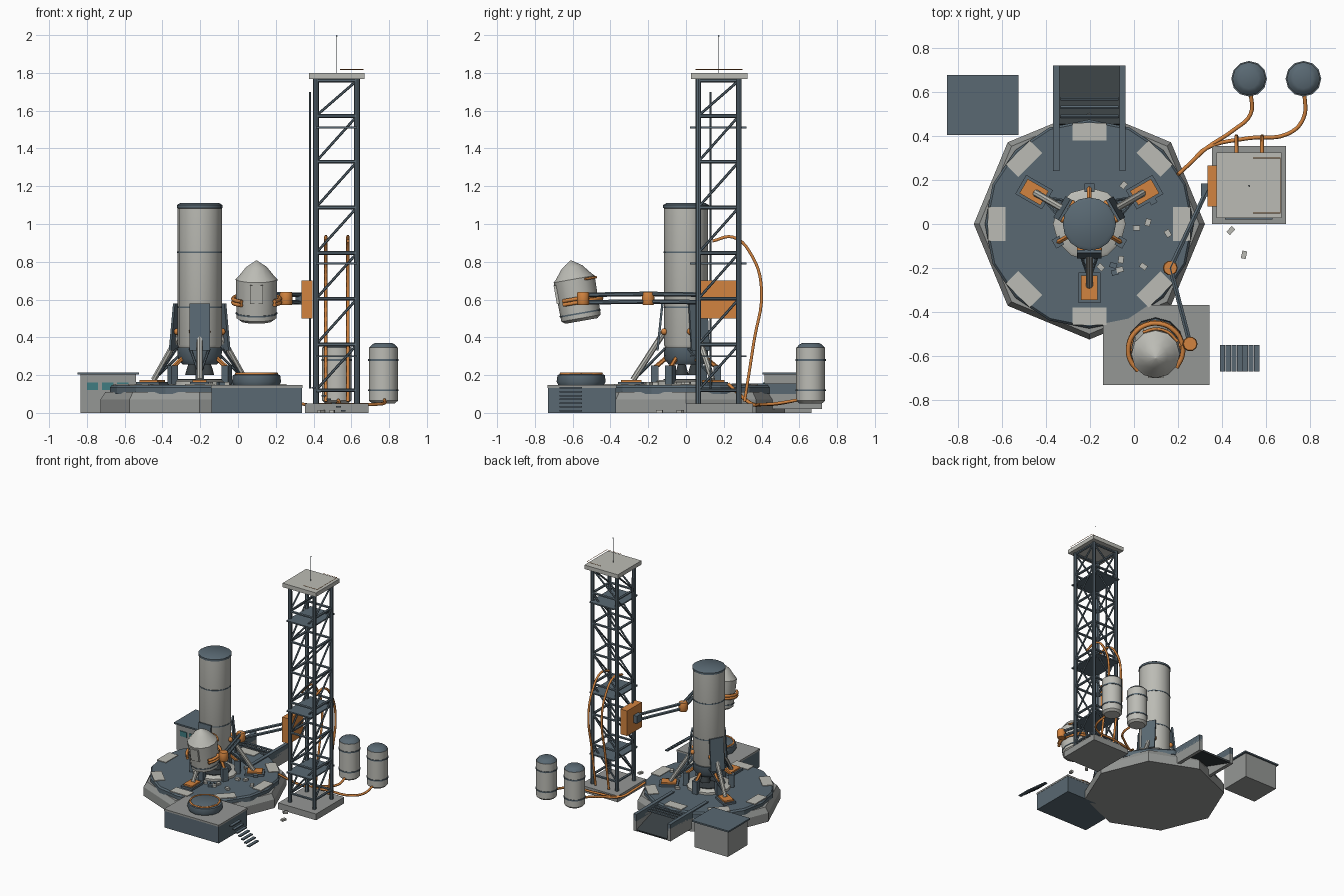
import bpy, bmesh, random
from math import sin, cos, pi, radians
from mathutils import Vector, Matrix

if "Cube" in bpy.data.objects:
    bpy.data.objects.remove(bpy.data.objects["Cube"])

random.seed(4)

def material(name, rgb):
    m = bpy.data.materials.new(name)
    m.diffuse_color = (*rgb, 1)
    m.use_nodes = True
    m.node_tree.nodes["Principled BSDF"].inputs["Base Color"].default_value = m.diffuse_color
    return m

DARK = material("dark_steel", (0.10, 0.14, 0.17))
BLACK = material("soot", (0.04, 0.05, 0.055))
LIGHT = material("pale_metal", (0.50, 0.50, 0.46))
CONC = material("concrete", (0.30, 0.31, 0.30))
ORANGE = material("orange_paint", (0.65, 0.23, 0.05))
TEAL = material("window_teal", (0.05, 0.20, 0.22))

def finish(name, bm, mat, smooth=False):
    bmesh.ops.recalc_face_normals(bm, faces=bm.faces[:])
    me = bpy.data.meshes.new(name)
    bm.to_mesh(me)
    bm.free()
    me.materials.append(mat)
    ob = bpy.data.objects.new(name, me)
    bpy.context.collection.objects.link(ob)
    if smooth:
        bpy.ops.object.select_all(action='DESELECT')
        ob.select_set(True)
        bpy.context.view_layer.objects.active = ob
        bpy.ops.object.shade_smooth_by_angle(angle=radians(40))
    return ob

def box(name, c, size, mat, rot=None):
    bm = bmesh.new()
    m = Matrix.Translation(c) @ (rot or Matrix()) @ Matrix.Diagonal((*size, 1))
    bmesh.ops.create_cube(bm, size=1, matrix=m)
    return finish(name, bm, mat)

def span(name, lo, hi, mat):
    lo, hi = Vector(lo), Vector(hi)
    return box(name, (lo + hi) / 2, hi - lo, mat)

def lathe(name, x, y, profile, n, mat, tilt=None, smooth=True, off=0):
    """Closed solid of revolution from (radius, z) points."""
    bm = bmesh.new()
    rings = [[bm.verts.new((r * cos(off + 2*pi*i/n), r * sin(off + 2*pi*i/n), z))
              for i in range(n)] for r, z in profile]
    for a, b in zip(rings, rings[1:]):
        for i in range(n):
            bm.faces.new((a[i], a[(i+1) % n], b[(i+1) % n], b[i]))
    bm.faces.new(rings[0])
    bm.faces.new(rings[-1])
    bm.transform(Matrix.Translation((x, y, 0)) @ (tilt or Matrix()))
    return finish(name, bm, mat, smooth)

def rod(name, p, q, r, mat, n=6):
    p, q = Vector(p), Vector(q)
    d = q - p
    bm = bmesh.new()
    m = Matrix.Translation((p + q) / 2) @ d.to_track_quat('Z', 'Y').to_matrix().to_4x4()
    bmesh.ops.create_cone(bm, cap_ends=True, segments=n, radius1=r, radius2=r, depth=d.length, matrix=m)
    return finish(name, bm, mat, True)

def ball(name, c, r, mat):
    bm = bmesh.new()
    bmesh.ops.create_uvsphere(bm, u_segments=10, v_segments=6, radius=r, matrix=Matrix.Translation(c))
    return finish(name, bm, mat, True)

def pipe(name, pts, r, mat, tilt=None):
    cu = bpy.data.curves.new(name, 'CURVE')
    cu.dimensions, cu.bevel_depth, cu.bevel_resolution, cu.resolution_u = '3D', r, 1, 5
    cu.use_fill_caps = True
    s = cu.splines.new('BEZIER')
    s.bezier_points.add(len(pts) - 1)
    for b, p in zip(s.bezier_points, pts):
        b.co = tilt @ Vector(p) if tilt else p
        b.handle_left_type = b.handle_right_type = 'AUTO'
    cu.materials.append(mat)
    ob = bpy.data.objects.new(name, cu)
    bpy.context.collection.objects.link(ob)
    return ob

PX = -0.203  # pad centre

def polar(a, r, z):
    return Vector((PX + r * cos(a), r * sin(a), z))

def rz(a):
    return Matrix.Rotation(a, 4, 'Z')

# launch pad
lathe("pad_base", PX, 0, [(0.525, 0), (0.525, 0.07), (0.50, 0.11)], 8, CONC, smooth=False)
lathe("pad_deck", PX, 0, [(0.475, 0.10), (0.475, 0.135), (0.465, 0.147)], 16, DARK, smooth=False)
for i in range(8):
    a = i * pi / 4
    box("deck_panel", polar(a, 0.42, 0.148), (0.08, 0.155, 0.008), LIGHT, rz(a))
lathe("mount_ring", PX, 0, [(0.165, 0.14), (0.165, 0.165), (0.15, 0.175)], 12, LIGHT)
lathe("blast_plate", PX, 0, [(0.12, 0.17), (0.12, 0.18)], 12, BLACK)
for i in range(6):
    a = pi / 6 + i * pi / 3 + pi / 3
    box("hold_down_post", polar(a, 0.165, 0.20), (0.04, 0.045, 0.10), DARK, rz(a))
    rod("hold_down_clamp", polar(a, 0.165, 0.24), polar(a, 0.105, 0.29), 0.012, ORANGE)

# booster
lathe("booster_body", PX, 0, [(0.107, 0.34), (0.117, 0.36), (0.117, 1.085)], 16, LIGHT)
lathe("booster_cap", PX, 0, [(0.11, 1.08), (0.121, 1.085), (0.121, 1.10), (0.105, 1.11)], 16, DARK)
lathe("booster_skirt", PX, 0, [(0.09, 0.255), (0.115, 0.285), (0.119, 0.345)], 16, DARK)
for z in (0.56, 0.85):
    lathe("booster_band", PX, 0, [(0.119, z - 0.004), (0.119, z + 0.004)], 16, DARK)
for i in range(3):
    a = pi / 6 + i * 2 * pi / 3 + pi / 3
    p = polar(a, 0.045, 0)
    lathe("engine_bell", p.x, p.y, [(0.038, 0.20), (0.03, 0.23), (0.018, 0.265)], 10, BLACK)

# landing legs
for i in range(3):
    a = pi / 6 + i * 2 * pi / 3
    side = Vector((-sin(a), cos(a), 0))
    rod("leg_strut", polar(a, 0.115, 0.43), polar(a, 0.28, 0.175), 0.016, LIGHT, 8)
    for s in (-1, 1):
        rod("leg_brace", polar(a, 0.112, 0.34) + side * 0.05 * s, polar(a, 0.25, 0.20), 0.007, DARK)
        ball("leg_hinge", polar(a, 0.115, 0.43) + side * 0.04 * s, 0.018, ORANGE)
    box("leg_fairing", polar(a, 0.138, 0.455), (0.012, 0.11, 0.25), DARK,
        rz(a) @ Matrix.Rotation(radians(-6), 4, 'Y'))
    box("foot_base", polar(a, 0.29, 0.155), (0.14, 0.10, 0.016), DARK, rz(a))
    box("foot_pad", polar(a, 0.29, 0.168), (0.11, 0.075, 0.014), ORANGE, rz(a))

# flame trench at the back
for x in (-0.353, -0.053):
    span("trench_wall", (x - 0.014, 0.24, 0.10), (x + 0.014, 0.72, 0.155), DARK)
    span("trench_side", (x - 0.014, 0.44, 0.02), (x + 0.014, 0.72, 0.12), CONC)
box("trench_floor", (PX, 0.585, 0.07), (0.29, 0.28, 0.014), BLACK, Matrix.Rotation(radians(-18), 4, 'X'))
for y in (0.49, 0.53, 0.57):
    rod("trench_grate", (-0.335, y, 0.13), (-0.07, y, 0.13), 0.009, DARK)

# control bunker
span("bunker_body", (-0.835, 0.415, 0), (-0.54, 0.665, 0.205), CONC)
span("bunker_roof", (-0.85, 0.405, 0.203), (-0.525, 0.677, 0.215), DARK)
for x in (-0.77, -0.69, -0.61):
    span("bunker_window", (x - 0.03, 0.408, 0.12), (x + 0.03, 0.42, 0.16), TEAL)

# capsule work platform, docking ring and steps
span("platform_block", (-0.14, -0.73, 0), (0.34, -0.37, 0.135), DARK)
span("platform_top", (-0.142, -0.732, 0.133), (0.342, -0.368, 0.147), CONC)
lathe("dock_ring", 0.098, -0.555, [(0.12, 0.145), (0.13, 0.165), (0.125, 0.20), (0.10, 0.21)], 12, DARK)
pipe("dock_trim", [(0.098 + 0.108 * cos(k * pi / 4), -0.555 + 0.108 * sin(k * pi / 4), 0.207)
                   for k in range(9)], 0.007, ORANGE)
for i in range(7):
    x, z = 0.402 + i * 0.026, 0.132 - i * 0.02
    span("step", (x - 0.012, -0.67, z - 0.004), (x + 0.012, -0.55, z + 0.004), DARK)

# service tower
X0, X1, Y0, Y1 = 0.413, 0.63, 0.065, 0.28
span("tower_base", (0.355, 0, 0), (0.69, 0.355, 0.05), CONC)
span("tower_roof", (0.375, 0.027, 1.768), (0.67, 0.325, 1.80), LIGHT)
corners = [(X0, Y0), (X1, Y0), (X1, Y1), (X0, Y1)]
for x, y in corners:
    rod("tower_column", (x, y, 0.04), (x, y, 1.78), 0.015, DARK, 8)
levels = [0.12 + 0.242 * i for i in range(7)] + [1.76]
for k, z in enumerate(levels):
    for i in range(4):
        a, b = corners[i], corners[(i + 1) % 4]
        if i > 1:
            a, b = b, a
        rod("tower_beam", (*a, z), (*b, z), 0.010, DARK)
        if k < 7:
            rod("tower_brace", (*a, z), (*b, levels[k + 1]), 0.007, DARK)
for z in (0.30, 0.79, 1.51):
    span("tower_floor", (X0, 0.02, z - 0.005), (X1, 0.32, z + 0.005), DARK)
rod("tower_conduit", (0.382, 0.13, 0.13), (0.382, 0.13, 1.70), 0.006, DARK)
rod("tower_mast", (0.523, 0.173, 1.80), (0.523, 0.173, 2.0), 0.0015, DARK)
ball("mast_tip", (0.523, 0.173, 1.996), 0.004, DARK)
rail = [(0.54, 0.05), (0.665, 0.05), (0.665, 0.30), (0.54, 0.30)]
for a, b in zip(rail, rail[1:]):
    rod("roof_rail", (*a, 1.818), (*b, 1.818), 0.0015, ORANGE)

# tower supply hoses
for x in (0.465, 0.582):
    pipe("supply_hose", [(x, 0.14, 0.91), (x, 0.25, 0.93), (x, 0.35, 0.83), (x, 0.40, 0.65),
                         (x, 0.36, 0.38), (x, 0.31, 0.06)], 0.009, ORANGE)

# swing arm
span("arm_bracket", (0.335, 0.08, 0.50), (0.395, 0.265, 0.70), ORANGE)
shoulder, elbow, wrist = (0.335, 0.16, 0.605), (0.165, -0.20, 0.61), (0.255, -0.545, 0.605)
for dz in (-0.02, 0.02):
    for p, q in ((shoulder, elbow), (elbow, wrist)):
        rod("arm_rail", (p[0], p[1], p[2] + dz), (q[0], q[1], q[2] + dz), 0.012, DARK)
for c in (elbow, wrist):
    lathe("arm_joint", c[0], c[1], [(0.03, 0.572), (0.034, 0.58), (0.034, 0.632), (0.03, 0.64)], 10, ORANGE)
box("shoulder_block", (0.325, 0.155, 0.605), (0.04, 0.06, 0.06), DARK)

# capsule, leaning toward the front
TILT = Matrix.Translation((0, 0, 0.6)) @ Matrix.Rotation(radians(10), 4, 'X') @ Matrix.Translation((0, 0, -0.6))
CX, CY = 0.098, -0.573
lathe("capsule_body", CX, CY, [(0.085, 0.485), (0.106, 0.50), (0.11, 0.71), (0.095, 0.725),
                               (0.055, 0.775), (0.003, 0.81)], 12, LIGHT, TILT)
lathe("capsule_band", CX, CY, [(0.110, 0.522), (0.110, 0.53)], 12, DARK, TILT)
PLACE = Matrix.Translation((CX, CY, 0)) @ TILT
box("capsule_hatch", PLACE @ Vector((0, -0.106, 0.645)), (0.07, 0.014, 0.10), LIGHT,
    Matrix.Rotation(radians(10), 4, 'X'))
for dz in (-0.01, 0.01):
    pipe("capsule_claw", [(0.124 * cos(radians(t)), 0.124 * sin(radians(t)), 0.595 + dz)
                          for t in range(-40, 231, 30)], 0.011, ORANGE, PLACE)
rod("claw_link", wrist, (0.205, -0.555, 0.60), 0.018, ORANGE)
pipe("upper_grip", [(0.115 * cos(radians(t)), 0.115 * sin(radians(t)), 0.70)
                    for t in (30, 60, 90, 120)], 0.007, ORANGE, PLACE)

# fuel tanks and feed lines
for x in (0.523, 0.77):
    lathe("fuel_tank", x, 0.66, [(0.06, 0.05), (0.077, 0.065), (0.077, 0.345)], 12, LIGHT)
    lathe("tank_cap", x, 0.66, [(0.077, 0.343), (0.06, 0.362), (0.045, 0.37)], 12, DARK)
    for z in (0.12, 0.28):
        lathe("tank_band", x, 0.66, [(0.081, z - 0.005), (0.081, z + 0.005)], 12, DARK)
tail = [(0.33, 0.345, 0.05), (0.26, 0.28, 0.10), (0.20, 0.225, 0.153)]
pipe("feed_line_inner", [(0.53, 0.60, 0.07), (0.53, 0.50, 0.05), (0.45, 0.425, 0.045)] + tail, 0.009, ORANGE)
pipe("feed_line_outer", [(0.775, 0.60, 0.07), (0.77, 0.48, 0.05), (0.70, 0.41, 0.045),
                         (0.52, 0.39, 0.045)] + tail, 0.009, ORANGE)

# scattered debris on the deck and near the tower
for i in range(12):
    a = random.uniform(-1.6, 1.6)
    box("debris", polar(a, random.uniform(0.2, 0.36), 0.155), (0.032, 0.024, 0.018),
        random.choice((DARK, LIGHT)), rz(random.uniform(0, 3)))
for x, y in ((0.44, -0.03), (0.50, -0.14)):
    box("ground_debris", (x, y, 0.008), (0.035, 0.022, 0.016), LIGHT, rz(x * 9))
